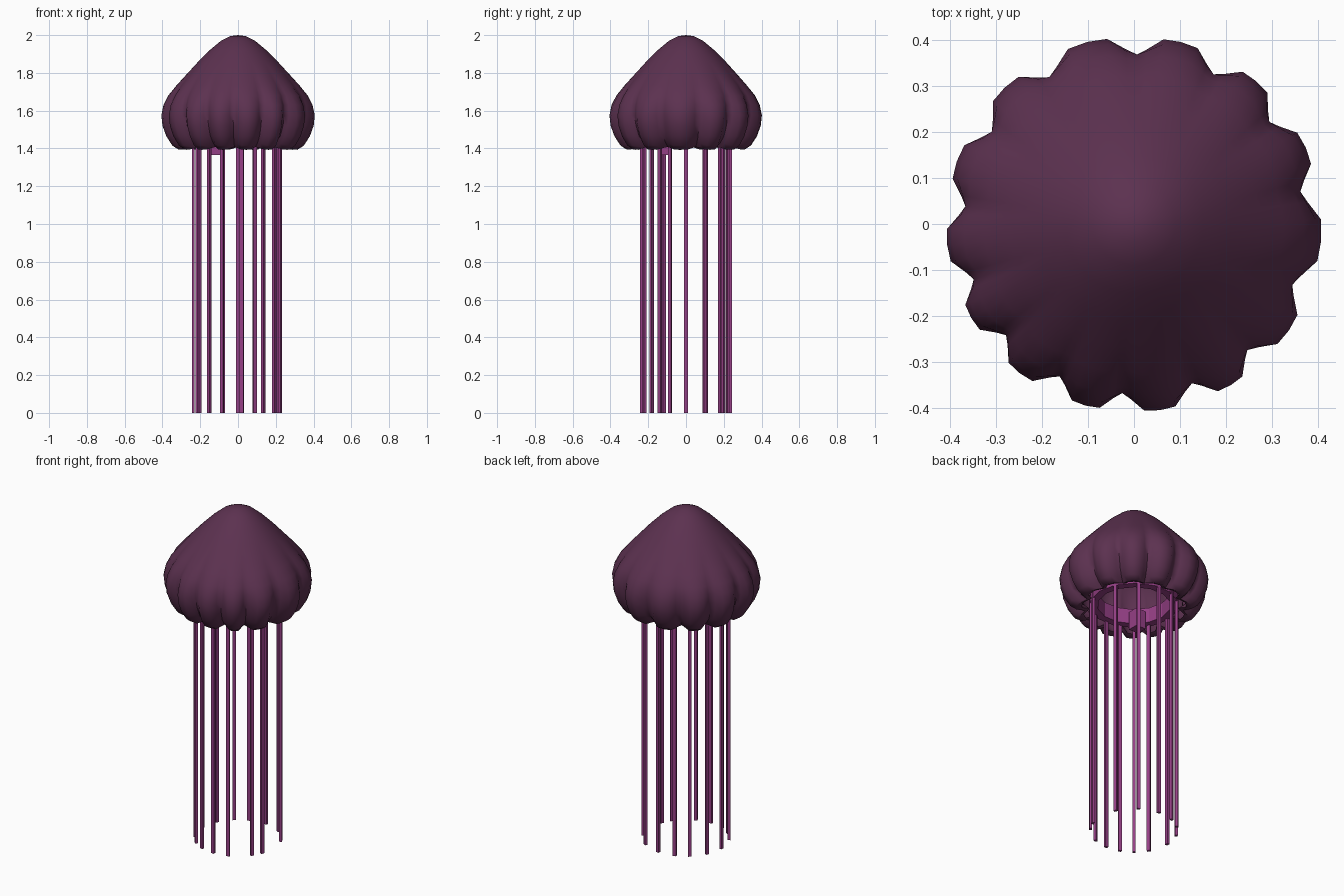
import bpy, bmesh, math
from mathutils import Matrix, Vector

if "Cube" in bpy.data.objects:
    bpy.data.objects.remove(bpy.data.objects["Cube"])


def material(name, rgb):
    m = bpy.data.materials.new(name)
    m.diffuse_color = (*rgb, 1)
    m.use_nodes = True
    m.node_tree.nodes["Principled BSDF"].inputs["Base Color"].default_value = m.diffuse_color
    return m


PLUM = material("dark plum", (0.107, 0.031, 0.08))
MAGENTA = material("magenta purple", (0.30, 0.05, 0.235))


def finish(bm, name, mat, smooth=False):
    bmesh.ops.recalc_face_normals(bm, faces=bm.faces)
    me = bpy.data.meshes.new(name)
    bm.to_mesh(me)
    bm.free()
    me.materials.append(mat)
    ob = bpy.data.objects.new(name, me)
    bpy.context.collection.objects.link(ob)
    if smooth:
        bpy.ops.object.select_all(action='DESELECT')
        ob.select_set(True)
        bpy.context.view_layer.objects.active = ob
        bpy.ops.object.shade_smooth_by_angle(angle=math.radians(60))
    return ob


def lathe(bm, rings, closed=False):
    """Bridge rings of points; a ring with one point is a pole."""
    vs = [[bm.verts.new(p) for p in ring] for ring in rings]
    pairs = list(zip(vs, vs[1:])) + ([(vs[-1], vs[0])] if closed else [])
    for a, b in pairs:
        n = max(len(a), len(b))
        for i in range(n):
            j = (i + 1) % n
            if len(a) == 1:
                bm.faces.new((a[0], b[i], b[j]))
            elif len(b) == 1:
                bm.faces.new((a[i], a[j], b[0]))
            else:
                bm.faces.new((a[i], a[j], b[j], b[i]))


# Bell: irregular pleats between grooves at these angles
GROOVES = [-161, -139, -116, -94, -70, -48, -21, 11, 37, 62, 89, 120, 147, 174]
PLEAT = [(0, 0), (0.12, 0.3), (0.3, 0.95), (0.5, 1.0), (0.7, 0.95), (0.88, 0.3)]
spokes = []
for i, a in enumerate(GROOVES):
    b = GROOVES[i + 1] if i < 13 else GROOVES[0] + 360
    spokes += [(math.radians(a + (b - a) * f), w) for f, w in PLEAT]

# (radius, height, pleat depth): outside down to the rim, then up the inside
PROFILE = [
    (0.04, 1.995, 0), (0.09, 1.97, 0), (0.15, 1.92, 0), (0.21, 1.86, 0),
    (0.27, 1.795, 0.002), (0.325, 1.735, 0.008), (0.37, 1.68, 0.016),
    (0.396, 1.63, 0.028), (0.408, 1.575, 0.04), (0.402, 1.52, 0.046),
    (0.382, 1.465, 0.048), (0.35, 1.415, 0.048), (0.315, 1.393, 0.045),
    (0.285, 1.405, 0.042), (0.32, 1.45, 0.04), (0.35, 1.53, 0.03),
    (0.355, 1.62, 0.02), (0.31, 1.71, 0.0), (0.22, 1.82, 0), (0.1, 1.93, 0)]
rings = [[(0, 0, 2.0)]]
for r, z, d in PROFILE:
    lift = 0.015 if z < 1.43 else 0
    rings.append([((r - d * (1 - w)) * math.cos(t), (r - d * (1 - w)) * math.sin(t),
                   z + lift * (1 - w)) for t, w in spokes])
rings.append([(0, 0, 1.965)])
bm = bmesh.new()
lathe(bm, rings)
finish(bm, "bell", PLUM, True)

# Tentacle root ring hidden inside the bell mouth
bm = bmesh.new()
section = [(0.20, 1.42), (0.245, 1.42), (0.245, 1.51), (0.20, 1.51)]
lathe(bm, [[(r * math.cos(k * math.tau / 14), r * math.sin(k * math.tau / 14), z)
            for k in range(14)] for r, z in section], closed=True)
finish(bm, "tentacle_root_ring", MAGENTA)


def box(name, centre, size, angle, mat):
    bm = bmesh.new()
    mtx = (Matrix.Translation(Vector(centre)) @ Matrix.Rotation(angle, 4, 'Z')
           @ Matrix.Diagonal((*size, 1)))
    bmesh.ops.create_cube(bm, size=1, matrix=mtx)
    return finish(bm, name, mat)


# Long straight tentacles
ANGLES = [180, 154, 130, 110, 85, 56, 25, -21, -36, -68, -90, -111, -130, -150]
for i, deg in enumerate(ANGLES):
    t = math.radians(deg)
    box(f"tentacle_{i + 1}", (0.237 * math.cos(t), 0.237 * math.sin(t), 0.73),
        (0.015, 0.019, 1.46), t, MAGENTA)

# Small root block hanging just under the rim
box("hanging_root_block", (-0.12, -0.115, 1.42), (0.065, 0.065, 0.11), 0, MAGENTA)
